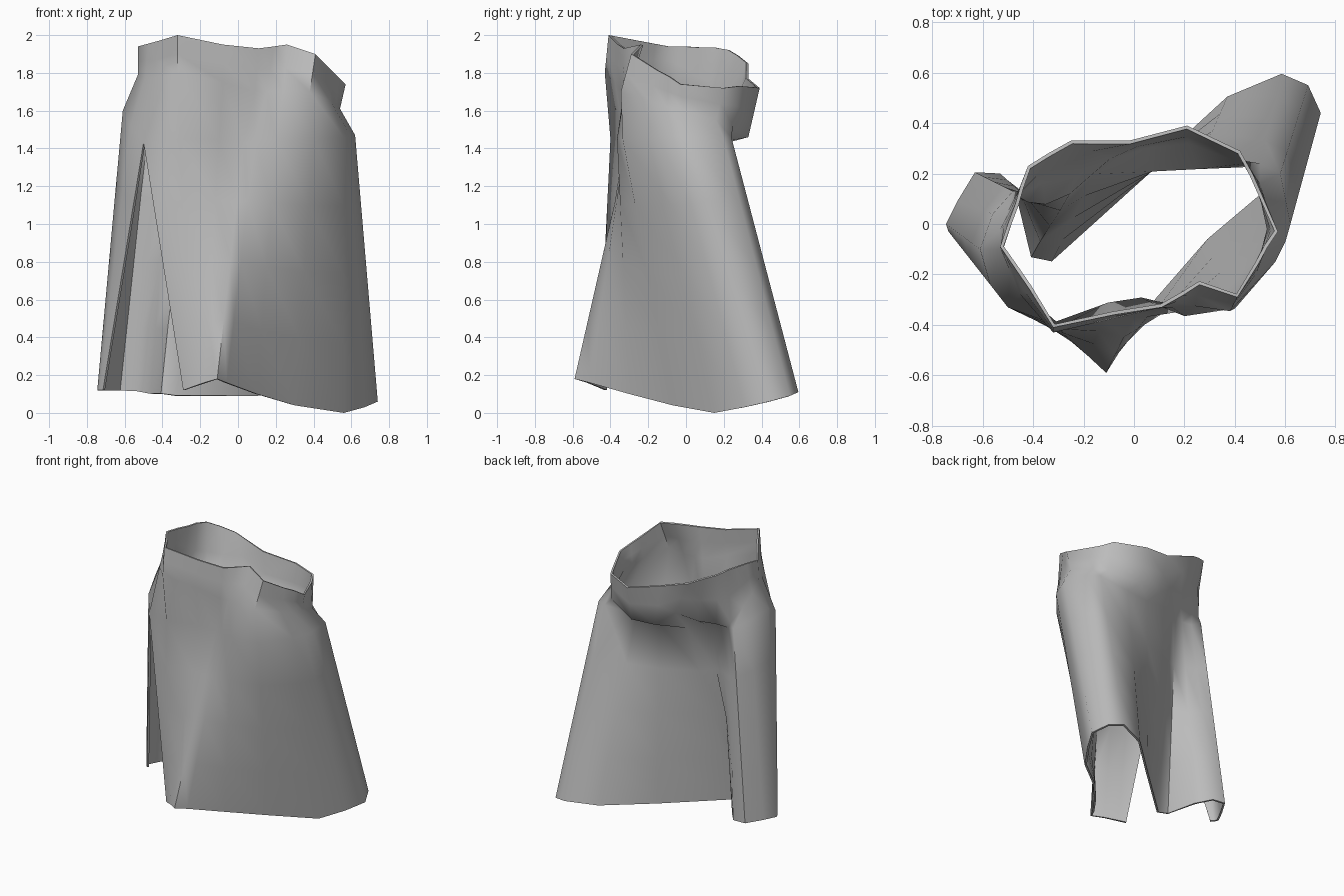
import bpy
import bmesh
import math
from mathutils import Vector

if "Cube" in bpy.data.objects:
    bpy.data.objects.remove(bpy.data.objects["Cube"], do_unlink=True)


def make_material(name, colour):
    material = bpy.data.materials.new(name)
    material.use_nodes = True
    material.diffuse_color = colour
    shader = material.node_tree.nodes["Principled BSDF"]
    shader.inputs["Base Color"].default_value = colour
    shader.inputs["Roughness"].default_value = 0.8
    return material


def outline(*points, closed=True):
    """Cross-section of the cloth; a closed one returns to its first point."""
    ring = [Vector(point) for point in points]
    return ring + [ring[0].copy()] if closed else ring


def blend(upper, lower, steps):
    """Straight intermediate outlines between two cross-sections."""
    return [[a.lerp(b, step / steps) for a, b in zip(upper, lower)]
            for step in range(1, steps)]


def loft(name, rows, material, thickness):
    """Skin the outlines from top to bottom, weld the seam and thicken the cloth."""
    bm = bmesh.new()
    grid = [[bm.verts.new(point) for point in row] for row in rows]
    for upper, lower in zip(grid, grid[1:]):
        for i in range(len(upper) - 1):
            bm.faces.new((upper[i], lower[i], lower[i + 1], upper[i + 1]))
    bmesh.ops.remove_doubles(bm, verts=bm.verts[:], dist=0.001)
    mesh = bpy.data.meshes.new(name)
    bm.to_mesh(mesh)
    bm.free()
    mesh.materials.append(material)
    cloth = bpy.data.objects.new(name, mesh)
    bpy.context.collection.objects.link(cloth)
    bpy.ops.object.select_all(action="DESELECT")
    cloth.select_set(True)
    bpy.context.view_layer.objects.active = cloth
    # Thicken before shading so that the cut edges of the cloth stay crisp
    solid = cloth.modifiers.new("Cloth thickness", "SOLIDIFY")
    solid.thickness = thickness
    solid.offset = -1
    bpy.ops.object.modifier_apply(modifier=solid.name)
    bpy.ops.object.shade_smooth_by_angle(angle=math.radians(62))
    return cloth


# All outlines run from the front slit, across the front, left, back and right.
# Upper edge of the waistband
rim = outline(
    (-.42, -.25, 1.97), (-.32, -.41, 2), (-.08, -.36, 1.95), (.11, -.33, 1.93),
    (.19, -.285, 1.94), (.26, -.24, 1.95), (.41, -.29, 1.9), (.495, -.155, 1.815),
    (.53, -.09, 1.78), (.57, -.03, 1.74), (.47, .2, 1.72), (.42, .29, 1.73),
    (.21, .39, 1.72), (-.02, .33, 1.77), (-.25, .33, 1.85), (-.34, .28, 1.89),
    (-.42, .23, 1.92), (-.45, .15, 1.935), (-.47, .08, 1.935), (-.5, 0, 1.94),
    (-.53, -.09, 1.94), (-.475, -.17, 1.955))

# Lower edge of the waistband, hanging lower and notched at the back
waist = outline(
    (-.45, -.28, 1.77), (-.32, -.43, 1.8), (-.08, -.375, 1.75), (.09, -.335, 1.7),
    (.15, -.33, 1.7), (.24, -.325, 1.7), (.38, -.345, 1.7), (.49, -.19, 1.65),
    (.52, -.1, 1.62), (.54, -.02, 1.61), (.5, .16, 1.55), (.44, .25, 1.52),
    (.22, .33, 1.46), (.04, .31, 1.46), (-.1, .27, 1.57), (-.24, .2, 1.52),
    (-.37, .17, 1.52), (-.46, .13, 1.54), (-.5, .05, 1.63), (-.53, -.02, 1.72),
    (-.53, -.1, 1.79), (-.49, -.19, 1.78))

# Hips, where the slit opens and the front crease is deepest
hip = outline(
    (-.5, -.33, 1.43), (-.31, -.4, 1.45), (-.1, -.325, 1.45), (.03, -.305, 1.43),
    (.09, -.32, 1.44), (.2, -.365, 1.45), (.4, -.335, 1.45), (.56, -.15, 1.46),
    (.6, -.07, 1.46), (.62, 0, 1.47), (.58, .2, 1.45), (.5, .24, 1.46),
    (.25, .23, 1.44), (.07, .22, 1.43), (-.16, .21, 1.45), (-.26, .13, 1.47),
    (-.35, .09, 1.48), (-.42, .1, 1.48), (-.48, .13, 1.5), (-.56, .04, 1.55),
    (-.61, -.1, 1.6), (-.57, -.24, 1.52))

# Hem, blown to one side and open at the slit
hem = outline(
    (-.29, -.43, .12), (-.25, -.465, .135), (-.18, -.525, .16), (-.11, -.59, .18),
    (-.06, -.51, .16), (.1, -.3, .1), (.3, -.07, .04), (.56, .15, 0),
    (.67, .31, .03), (.74, .44, .06), (.69, .55, .09), (.585, .595, .11),
    (.37, .505, .1), (.07, .23, .09), (-.33, -.135, .09), (-.4, -.12, .1),
    (-.45, .1, .1), (-.53, .2, .115), (-.63, .205, .12), (-.7, .09, .12),
    (-.745, 0, .12), (-.735, -.03, .12), (-.715, -.05, .12), closed=False)

grey = make_material("cloth grey", (0.5, 0.5, 0.5, 1))
rows = [rim] + blend(rim, waist, 2) + [waist, hip] + blend(hip, hem, 4) + [hem]
loft("wrapped_skirt", rows, grey, 0.014)
